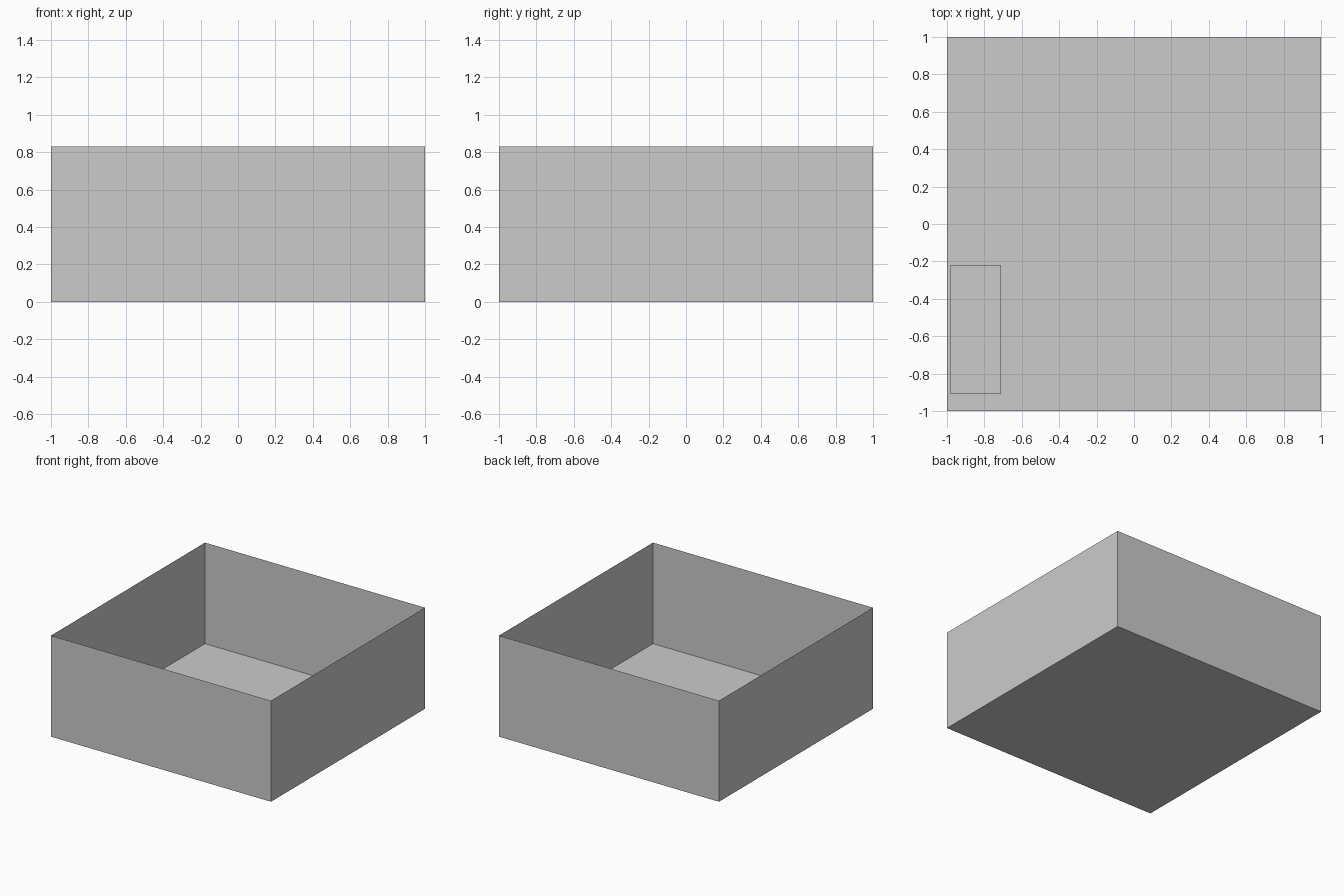
import bpy, bmesh

if "Cube" in bpy.data.objects:
    bpy.data.objects.remove(bpy.data.objects["Cube"])

HEIGHT = 0.83


def block(name, x0, x1, y0, y1, z0, z1, open_top=False):
    bm = bmesh.new()
    bmesh.ops.create_cube(bm, size=1)
    for v in bm.verts:
        v.co.x = x1 if v.co.x > 0 else x0
        v.co.y = y1 if v.co.y > 0 else y0
        v.co.z = z1 if v.co.z > 0 else z0
    if open_top:
        top = [f for f in bm.faces if all(v.co.z == max(w.co.z for w in bm.verts) for v in f.verts)]
        bmesh.ops.delete(bm, geom=top, context='FACES_ONLY')
    mesh = bpy.data.meshes.new(name)
    bm.to_mesh(mesh)
    bm.free()
    obj = bpy.data.objects.new(name, mesh)
    bpy.context.collection.objects.link(obj)
    return obj


# Thin-walled shell: floor and four walls, open at the top
block("room_shell", -1, 1, -1, 1, 0, HEIGHT, open_top=True)

# Low block lying in the front left corner
block("corner_block", -0.98, -0.71, -0.91, -0.22, 0.004, 0.12)
